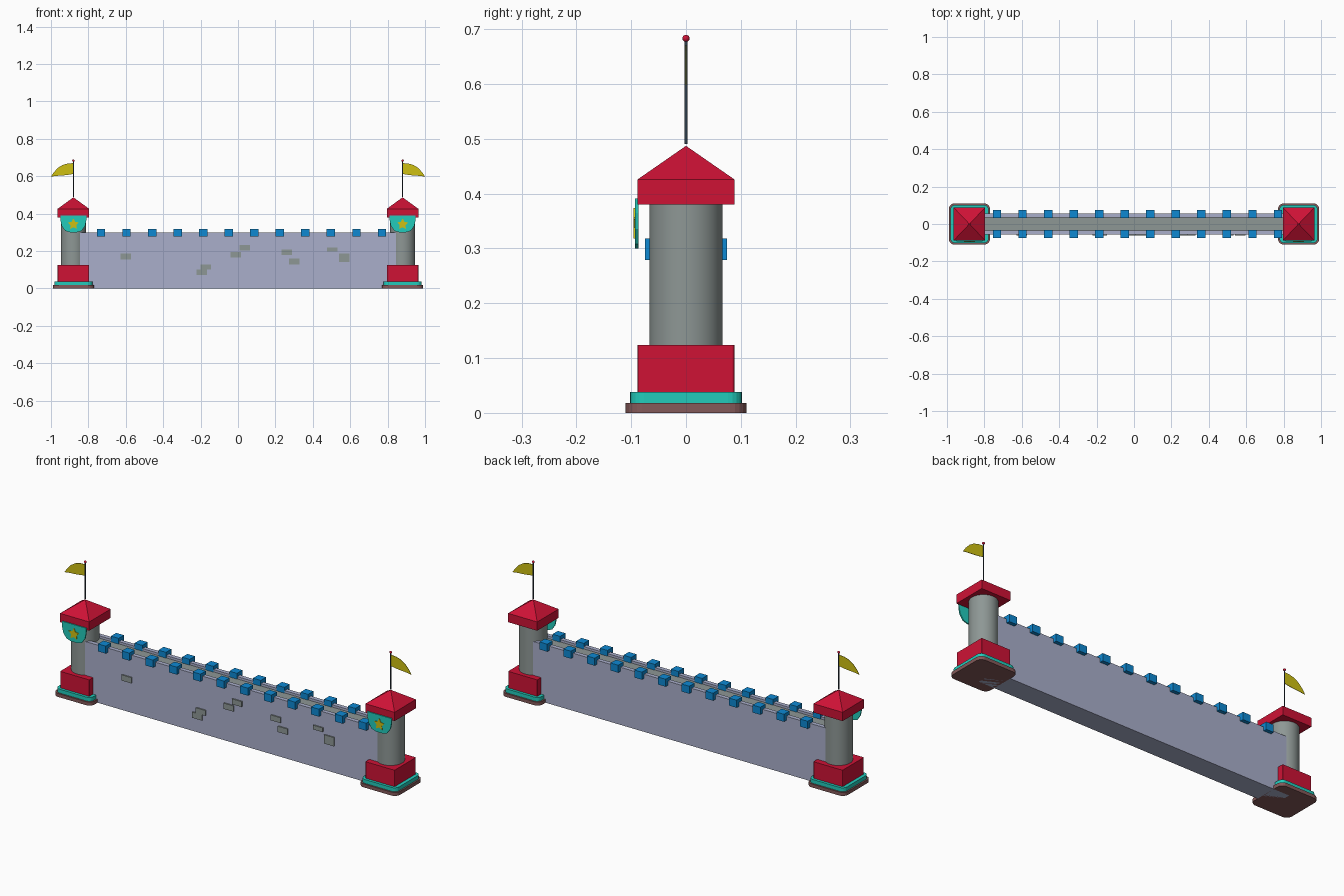
import bpy, bmesh, math

if "Cube" in bpy.data.objects:
    bpy.data.objects.remove(bpy.data.objects["Cube"])


def material(name, r, g, b):
    m = bpy.data.materials.new(name)
    m.diffuse_color = (r, g, b, 1)
    m.use_nodes = True
    m.node_tree.nodes["Principled BSDF"].inputs["Base Color"].default_value = m.diffuse_color
    return m


RED = material("red", 0.62, 0.006, 0.036)
TEAL = material("teal", 0.016, 0.60, 0.50)
BROWN = material("brown", 0.23, 0.10, 0.10)
STONE = material("stone grey", 0.27, 0.31, 0.30)
WALL = material("lavender grey", 0.40, 0.43, 0.60)
BLUE = material("blue", 0.004, 0.25, 0.65)
YELLOW = material("yellow", 0.62, 0.53, 0.006)
DARK = material("dark iron", 0.03, 0.05, 0.07)


def finish(bm, name, mat):
    bmesh.ops.recalc_face_normals(bm, faces=bm.faces)
    me = bpy.data.meshes.new(name)
    bm.to_mesh(me)
    bm.free()
    me.materials.append(mat)
    ob = bpy.data.objects.new(name, me)
    bpy.context.collection.objects.link(ob)
    return ob


def add_box(bm, x0, x1, y0, y1, z0, z1):
    vs = bmesh.ops.create_cube(bm, size=1)["verts"]
    for v in vs:
        v.co.x = x1 if v.co.x > 0 else x0
        v.co.y = y1 if v.co.y > 0 else y0
        v.co.z = z1 if v.co.z > 0 else z0


def prism(name, pts, mat, place, depth):
    """Extrude a 2D outline; place() maps a 2D point to 3D."""
    bm = bmesh.new()
    f = bm.faces.new([bm.verts.new(place(*p)) for p in pts])
    new = bmesh.ops.extrude_face_region(bm, geom=[f])["geom"]
    bmesh.ops.translate(bm, vec=depth,
                        verts=[v for v in new if isinstance(v, bmesh.types.BMVert)])
    return finish(bm, name, mat)


def rounded(hx, hy, r, n=5):
    pts = []
    for k, (sx, sy) in enumerate([(1, 1), (-1, 1), (-1, -1), (1, -1)]):
        for i in range(n + 1):
            a = math.pi / 2 * (k + i / n)
            pts.append((sx * (hx - r) + r * math.cos(a), sy * (hy - r) + r * math.sin(a)))
    return pts


def slab(name, cx, hx, hy, r, z0, z1, mat):
    return prism(name, rounded(hx, hy, r), mat,
                 lambda x, y: (cx + x, y, z0), (0, 0, z1 - z0))


def cylinder(name, cx, r, z0, z1, mat, n):
    bm = bmesh.new()
    bmesh.ops.create_cone(bm, cap_ends=True, segments=n, radius1=r, radius2=r, depth=z1 - z0)
    bmesh.ops.translate(bm, vec=(cx, 0, (z0 + z1) / 2), verts=bm.verts)
    ob = finish(bm, name, mat)
    for p in ob.data.polygons:
        p.use_smooth = abs(p.normal.z) < 0.5
    return ob


def tower(side, s):
    cx = 0.88 * s
    # stepped base
    slab(side + "_foot", cx, 0.11, 0.11, 0.03, 0, 0.018, BROWN)
    slab(side + "_plinth", cx, 0.102, 0.102, 0.025, 0.018, 0.038, TEAL)
    slab(side + "_base_block", cx, 0.084, 0.088, 0.004, 0.038, 0.124, RED)
    # round column
    cylinder(side + "_column", cx, 0.067, 0.12, 0.385, STONE, 40)
    # roof: square cap with a pyramid
    bm = bmesh.new()
    add_box(bm, cx - 0.084, cx + 0.084, -0.088, 0.088, 0.38, 0.426)
    bm.faces.ensure_lookup_table()
    top = max(bm.faces, key=lambda f: f.calc_center_median().z)
    bmesh.ops.poke(bm, faces=[top])
    max(bm.verts, key=lambda v: -abs(v.co.x - cx)).co.z = 0.487
    finish(bm, side + "_roof", RED)
    # flag pole, finial and pennant
    cylinder(side + "_flag_pole", cx, 0.003, 0.49, 0.68, DARK, 12)
    bm = bmesh.new()
    bmesh.ops.create_uvsphere(bm, u_segments=12, v_segments=8, radius=0.0065)
    bmesh.ops.translate(bm, vec=(cx, 0, 0.683), verts=bm.verts)
    ball = finish(bm, side + "_finial", RED)
    for p in ball.data.polygons:
        p.use_smooth = True
    flag = [(0, 0.67), (0.03, 0.668), (0.058, 0.66), (0.082, 0.645), (0.103, 0.623),
            (0.12, 0.598), (0.09, 0.602), (0.06, 0.604), (0.03, 0.607), (0, 0.612)]
    prism(side + "_flag", flag, YELLOW,
          lambda x, z: (cx + s * x, -0.001, z), (0, 0.002, 0))
    # shield with star
    half = [(0.07, 0.391), (0.069, 0.365), (0.063, 0.335), (0.044, 0.308), (0.018, 0.300)]
    shield = half + [(-x, z) for x, z in reversed(half)]
    prism(side + "_shield", shield, TEAL,
          lambda x, z: (cx + x, -0.087, z), (0, -0.006, 0))
    star = []
    for i in range(10):
        r = 0.031 if i % 2 == 0 else 0.016
        a = math.pi / 2 + i * math.pi / 5
        star.append((r * math.cos(a), 0.343 + r * math.sin(a)))
    prism(side + "_star", star, YELLOW,
          lambda x, z: (cx + x, -0.092, z), (0, -0.0035, 0))


tower("left", -1)
tower("right", 1)

# wall: channel section with a sunken walkway
section = [(-0.056, 0), (0.056, 0), (0.056, 0.30), (0.034, 0.30),
           (0.034, 0.285), (-0.034, 0.285), (-0.034, 0.30), (-0.056, 0.30)]
prism("wall", section, WALL, lambda y, z: (-0.86, y, z), (1.72, 0, 0))
bm = bmesh.new()
add_box(bm, -0.86, 0.86, -0.034, 0.034, 0.28, 0.288)
finish(bm, "walkway", STONE)

# battlement blocks along both edges
bm = bmesh.new()
for i in range(12):
    x = -0.732 + i * 0.1365
    for y in (-0.053, 0.053):
        add_box(bm, x - 0.022, x + 0.022, y - 0.022, y + 0.022, 0.279, 0.318)
finish(bm, "battlements", BLUE)

# loose stones on the front face: centre x, centre z, half height
stones = [(-0.599, 0.171, 0.015), (-0.172, 0.115, 0.014), (-0.193, 0.086, 0.015),
          (-0.011, 0.181, 0.015), (0.037, 0.217, 0.014), (0.260, 0.193, 0.014),
          (0.300, 0.144, 0.015), (0.503, 0.208, 0.011), (0.568, 0.163, 0.023)]
bm = bmesh.new()
for x, z, h in stones:
    add_box(bm, x - 0.028, x + 0.028, -0.0625, -0.05, z - h, z + h)
finish(bm, "wall_stones", STONE)
